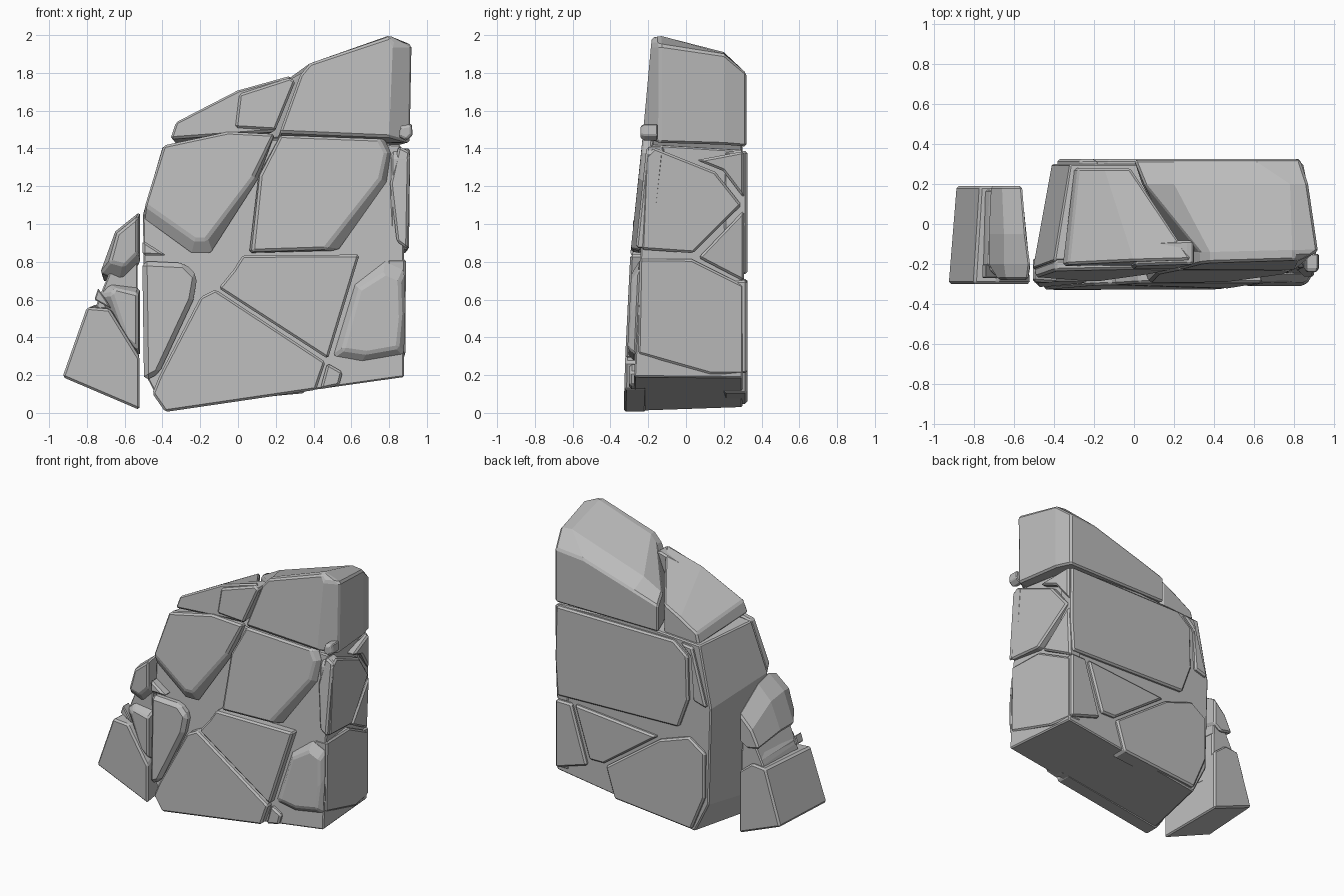
import bpy, bmesh, math
from mathutils import Vector

stone = bpy.data.materials.new("grey_stone")
stone.diffuse_color = (0.5, 0.5, 0.5, 1)


def lerp_table(table, t):
    if t <= table[0][0]:
        return table[0][1]
    for (a, va), (b, vb) in zip(table, table[1:]):
        if t <= b:
            return va + (vb - va) * (t - a) / (b - a)
    return table[-1][1]


def front_y(z):
    # Leaning front face of the cliff
    return lerp_table([(0, -.33), (.3, -.322), (.84, -.295), (1.4, -.235), (2, -.18)], z)


def side_x(y, z):
    # Right face narrows toward the back
    x = lerp_table([(-.3, .895), (-.18, .915), (.02, .90), (.33, .84)], y)
    return x - (.015 if z < .84 else 0)


def loft(name, rings, bevel=.012):
    bm = bmesh.new()
    rows = [[bm.verts.new(p) for p in ring] for ring in rings]
    n = len(rows[0])
    for a, b in zip(rows, rows[1:]):
        for i in range(n):
            j = (i + 1) % n
            bm.faces.new((a[i], a[j], b[j], b[i]))
    bm.faces.new(rows[0][::-1])
    bm.faces.new(rows[-1])
    bmesh.ops.recalc_face_normals(bm, faces=bm.faces)
    me = bpy.data.meshes.new(name)
    bm.to_mesh(me)
    bm.free()
    me.materials.append(stone)
    ob = bpy.data.objects.new(name, me)
    bpy.context.collection.objects.link(ob)
    if bevel:
        m = ob.modifiers.new("worn_edges", 'BEVEL')
        m.width = bevel
        m.segments = 1
        m.limit_method = 'ANGLE'
        m.angle_limit = math.radians(35)
    return ob


def shrink(pts, d):
    c = sum((Vector(p) for p in pts), Vector((0, 0))) / len(pts)
    return [tuple(Vector(p) + (c - Vector(p)).normalized() * d) for p in pts]


def flat(pts, y):
    return [(x, y, z) for x, z in pts]


def front_plate(name, pts, rear=None, out=0, depth=.12, bevel=.012):
    f, r = shrink(pts, .007), shrink(rear or pts, .007)
    loft(name, [[(x, front_y(z) - out, z) for x, z in f],
                [(x, front_y(z) + (.055 if rear else depth), z) for x, z in r]], bevel)


def back_plate(name, pts):
    loft(name, [flat(shrink(pts, .008), y) for y in (.325, .2)])


def side_plate(name, pts):
    p = shrink(pts, .006)
    loft(name, [[(side_x(y, z) - d, y, z) for y, z in p] for d in (0, .1)])


# Main mass behind the cracked stones
core_front = [(-.39, .01), (-.49, .2), (-.505, 1.05), (-.40, 1.41), (.2, 1.45),
              (.86, 1.42), (.88, .9), (.88, .19)]
core_back = [(-.28, .03), (-.39, .25), (-.41, .95), (-.32, 1.39), (.2, 1.42),
             (.81, 1.39), (.81, .9), (.83, .185)]
loft("cliff_core", [[(x, front_y(z) + .05, z) for x, z in core_front],
                    flat(core_back, .30)], .008)

# Two capstones
cap_front = [(.22, 1.485), (.33, 1.79), (.38, 1.85), (.80, 1.99), (.82, 1.95), (.80, 1.46)]
loft("right_capstone", [
    [(x, front_y(z), z) for x, z in cap_front],
    flat([(.21, 1.45), (.33, 1.79), (.38, 1.85), (.80, 2.0), (.92, 1.95), (.91, 1.43)], -.14),
    flat([(.04, 1.42), (.05, 1.64), (.2, 1.72), (.78, 1.91), (.87, 1.9), (.87, 1.42)], .2),
    flat([(.0, 1.41), (.0, 1.6), (.2, 1.66), (.6, 1.78), (.83, 1.8), (.83, 1.41)], .32)])
left_front = [(-.36, 1.45), (-.33, 1.54), (0, 1.71), (.29, 1.79), (.20, 1.49)]
loft("left_capstone", [
    [(x, front_y(z) + .02, z) for x, z in left_front],
    flat([(-.30, 1.38), (-.28, 1.46), (-.15, 1.54), (-.02, 1.61), (-.02, 1.38)], .28)])
front_plate("cap_face", [(-.02, 1.505), (.20, 1.49), (.31, 1.76), (.28, 1.78), (0, 1.69)])

# Broken stones on the front, the upper two with chipped lower edges
front_plate("upper_left_stone",
            [(-.5, 1.10), (-.4, 1.42), (-.05, 1.495), (.2, 1.48), (.09, 1.25), (-.17, .91), (-.23, .91)],
            [(-.51, 1.02), (-.4, 1.42), (-.05, 1.495), (.2, 1.48), (.12, 1.24), (-.14, .83), (-.25, .83)])
front_plate("upper_middle_stone",
            [(.22, 1.475), (.75, 1.455), (.79, 1.38), (.76, 1.24), (.46, .86), (.07, .85), (.11, 1.26)],
            [(.22, 1.475), (.79, 1.455), (.82, 1.38), (.80, 1.22), (.54, .85), (.05, .84), (.10, 1.26)])
front_plate("centre_stone", [(.02, .84), (.65, .84), (.48, .28), (-.11, .66), (-.03, .76)])
front_plate("large_lower_stone",
            [(-.20, .62), (-.12, .66), (.47, .27), (.42, .12), (-.39, 0), (-.46, .1), (-.42, .2)])
front_plate("lower_left_stone",
            [(-.51, .81), (-.28, .8), (-.21, .73), (-.23, .6), (-.42, .2), (-.5, .16)], out=-.01, bevel=.025)
front_plate("left_wedge", [(-.51, .92), (-.37, .83), (-.51, .83)])
front_plate("lower_right_stone",
            [(.55, .33), (.64, .66), (.77, .74), (.86, .7), (.87, .5), (.85, .34), (.68, .31)],
            [(.49, .29), (.61, .69), (.78, .82), (.89, .77), (.90, .6), (.89, .30), (.65, .26)], out=-.01)
front_plate("bottom_chip", [(.47, .27), (.56, .22), (.54, .14), (.43, .12)], out=-.025)
front_plate("right_sliver", [(.80, 1.22), (.85, 1.42), (.91, 1.39), (.90, .86), (.84, .9)], out=-.025)
loft("right_pebble", [flat(shrink([(.85, 1.46), (.86, 1.52), (.92, 1.53), (.925, 1.47), (.89, 1.44)], d), y)
                      for d, y in ((.012, -.24), (0, -.22), (0, -.15))], .006)

# Stones on the right side
side_plate("side_lower", [(-.26, .31), (-.25, .82), (.03, .82), (.31, .68), (.31, .20), (.13, .20)])
side_plate("side_middle", [(-.24, .86), (.04, .84), (.30, 1.10), (.16, 1.28), (-.17, 1.41), (-.22, 1.36)])
side_plate("side_wedge", [(.31, 1.08), (.31, .69), (.06, .82)])
side_plate("side_upper_wedge", [(.31, 1.13), (.19, 1.28), (.05, 1.34), (.31, 1.39)])

# Stones on the back
back_plate("back_middle", [(.83, 1.39), (-.13, 1.39), (-.24, 1.30), (-.25, .98), (-.17, .76), (.82, .73), (.84, 1.0)])
back_plate("back_left_strip", [(-.27, 1.38), (-.17, 1.39), (-.27, 1.30), (-.28, .98), (-.39, .95)])
back_plate("back_right_strip", [(.83, .71), (.70, .71), (.57, .28), (.83, .2)])
back_plate("back_wedge", [(.68, .71), (.0, .65), (.44, .33), (.56, .33)])
back_plate("back_lower", [(.43, .32), (-.01, .64), (-.25, .72), (-.38, .63), (-.38, .3), (-.27, .04), (.36, .1)])

# Separate fragment leaning on the left
loft("fragment_core", [
    flat([(-.88, .2), (-.74, .6), (-.65, .82), (-.53, .92), (-.53, .05)], -.22),
    flat([(-.86, .19), (-.74, .58), (-.67, .72), (-.57, .8), (-.57, .08)], .17)], .008)
loft("fragment_base", [
    flat([(-.93, .19), (-.80, .56), (-.68, .55), (-.52, .29), (-.52, .015)], -.30),
    flat([(-.89, .18), (-.77, .57), (-.66, .58), (-.56, .5), (-.56, .05)], .19)])
loft("fragment_middle", [
    flat([(-.67, .63), (-.65, .66), (-.53, .63), (-.53, .34), (-.59, .39)], -.28),
    flat([(-.74, .62), (-.68, .68), (-.52, .66), (-.52, .30), (-.6, .36)], -.22),
    flat([(-.73, .6), (-.70, .66), (-.56, .66), (-.56, .3), (-.6, .36)], .17)])
loft("fragment_top", [
    flat([(-.68, .80), (-.64, .95), (-.53, 1.04), (-.53, .85), (-.60, .78)], -.28),
    flat([(-.73, .74), (-.65, .96), (-.52, 1.065), (-.52, .79), (-.62, .69)], -.20),
    flat([(-.73, .74), (-.65, .94), (-.54, 1.05), (-.54, .77), (-.62, .69)], -.05),
    flat([(-.72, .70), (-.66, .82), (-.56, .92), (-.56, .72), (-.62, .68)], .19)])
loft("fragment_chip", [flat([(-.76, .60), (-.74, .66), (-.70, .60), (-.67, .55)], y) for y in (-.27, -.2)], .006)
